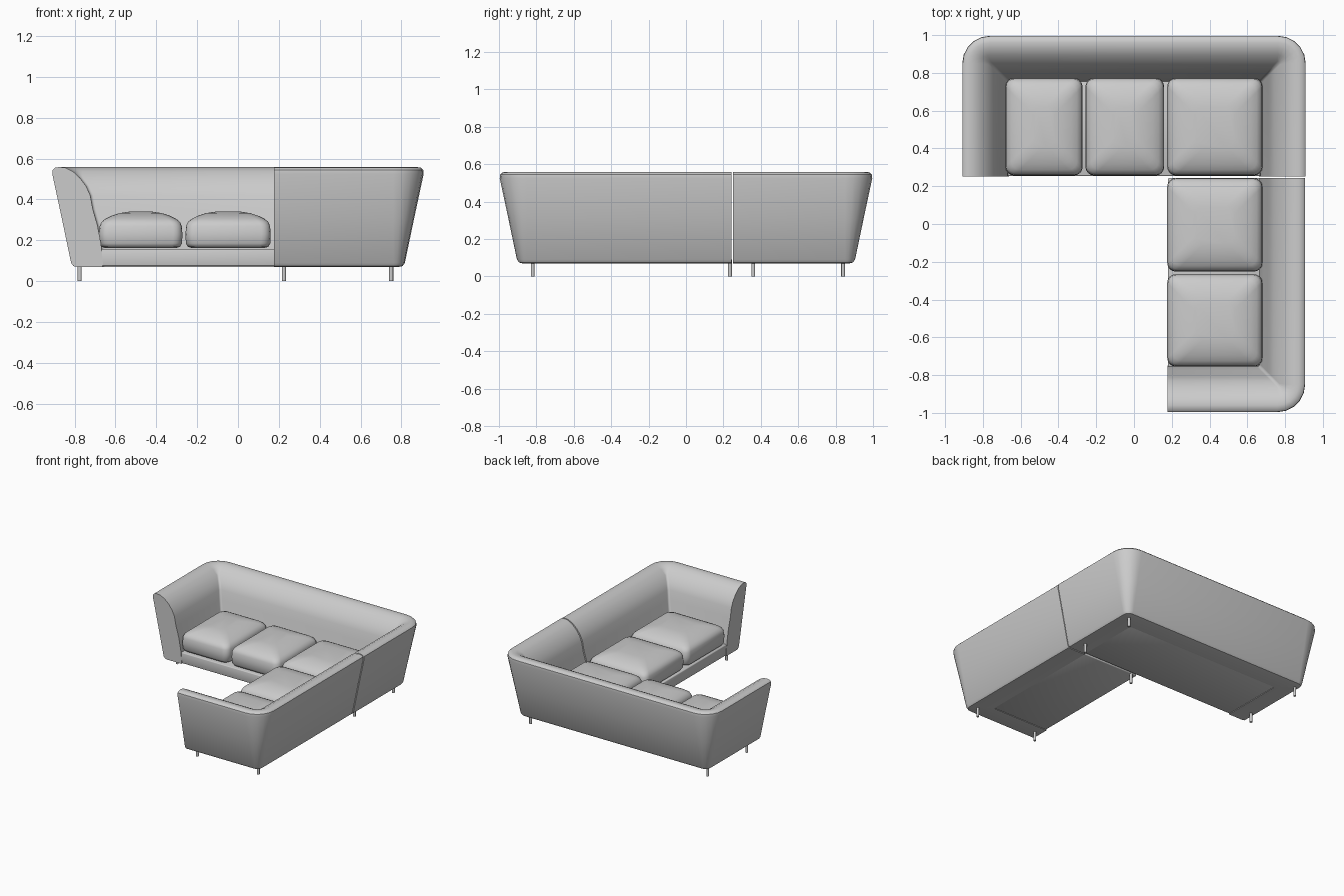
import bpy, bmesh, math
from mathutils import Vector

cube = bpy.data.objects.get("Cube")
if cube:
    bpy.data.objects.remove(cube)

fabric = bpy.data.materials.new("grey fabric")
fabric.use_nodes = True
grey = (0.6, 0.6, 0.6, 1)
fabric.diffuse_color = grey
fabric.node_tree.nodes["Principled BSDF"].inputs["Base Color"].default_value = grey


def finish(bm, name, angle):
    bmesh.ops.recalc_face_normals(bm, faces=bm.faces)
    mesh = bpy.data.meshes.new(name)
    bm.to_mesh(mesh)
    bm.free()
    mesh.materials.append(fabric)
    ob = bpy.data.objects.new(name, mesh)
    bpy.context.collection.objects.link(ob)
    bpy.ops.object.select_all(action='DESELECT')
    ob.select_set(True)
    bpy.context.view_layer.objects.active = ob
    bpy.ops.object.shade_smooth_by_angle(angle=math.radians(angle))
    return ob


def loft(name, rings, angle):
    """Skin closed rings of equal length and cap both ends."""
    bm = bmesh.new()
    vr = [[bm.verts.new(p) for p in ring] for ring in rings]
    n = len(vr[0])
    for a, b in zip(vr, vr[1:]):
        for i in range(n):
            j = (i + 1) % n
            bm.faces.new((a[i], a[j], b[j], b[i]))
    bm.faces.new(vr[0])
    bm.faces.new(vr[-1])
    return finish(bm, name, angle)


# Wall cross-section: (distance inward from the outer top line, height)
WALL = [(0.125, 0.07), (0.107, 0.074), (0.096, 0.09), (0.05, 0.31), (0.004, 0.525),
        (0.006, 0.545), (0.018, 0.556), (0.04, 0.559), (0.07, 0.555), (0.105, 0.537),
        (0.14, 0.505), (0.17, 0.465), (0.19, 0.42), (0.203, 0.35), (0.225, 0.275),
        (0.243, 0.18), (0.252, 0.085), (0.25, 0.07)]


def offset_path(path, d, radius=0.15, steps=5):
    """Path moved inward (to its right) by d, with rounded corners."""
    pts = [Vector(p) for p in path]
    normals = []
    for a, b in zip(pts, pts[1:]):
        t = (b - a).normalized()
        normals.append(Vector((t.y, -t.x)))
    out = [pts[0] + normals[0] * d]
    for p, n1, n2 in zip(pts[1:-1], normals, normals[1:]):
        r = max(radius - d, 0.015)
        c = p + (n1 + n2) * (d + r)
        for k in range(steps + 1):
            a = math.pi / 2 * k / steps
            out.append(c - n1 * r * math.cos(a) - n2 * r * math.sin(a))
    out.append(pts[-1] + normals[-1] * d)
    return out


def wall(name, path):
    lines = [[(p.x, p.y, z) for p in offset_path(path, d)] for d, z in WALL]
    loft(name, list(zip(*lines)), 40)


def rounded_ring(x0, x1, y0, y1, inset, z, r=0.045, steps=4):
    x0, x1, y0, y1 = x0 + inset, x1 - inset, y0 + inset, y1 - inset
    ring = []
    corners = [(x1 - r, y1 - r), (x0 + r, y1 - r), (x0 + r, y0 + r), (x1 - r, y0 + r)]
    for q, (cx, cy) in enumerate(corners):
        for k in range(steps + 1):
            a = math.pi / 2 * (q + k / steps)
            ring.append((cx + r * math.cos(a), cy + r * math.sin(a), z))
    return ring


# Cushion layers: (inset, height)
CUSHION = [(0.03, 0.163), (0.012, 0.168), (0.002, 0.185), (0, 0.23), (0.003, 0.27),
           (0.012, 0.29), (0.03, 0.305), (0.06, 0.32), (0.1, 0.333), (0.15, 0.341)]


def cushion(name, x0, x1, y0, y1):
    loft(name, [rounded_ring(x0, x1, y0, y1, i, z) for i, z in CUSHION], 50)


def box(name, x0, x1, y0, y1, z0, z1):
    bm = bmesh.new()
    bmesh.ops.create_cube(bm, size=1)
    for v in bm.verts:
        v.co = ((x0 + x1) / 2 + v.co.x * (x1 - x0), (y0 + y1) / 2 + v.co.y * (y1 - y0),
                (z0 + z1) / 2 + v.co.z * (z1 - z0))
    bmesh.ops.bevel(bm, geom=list(bm.edges), offset=0.006, segments=2, affect='EDGES',
                    profile=0.5)
    finish(bm, name, 50)


def leg(name, x, y):
    bm = bmesh.new()
    bmesh.ops.create_cone(bm, cap_ends=True, segments=16, radius1=0.01, radius2=0.01,
                          depth=0.09)
    bmesh.ops.translate(bm, verts=bm.verts, vec=(x, y, 0.045))
    finish(bm, name, 40)


# Back and arm walls of the two modules
wall("rear_module_wall", [(-0.913, 0.252), (-0.913, 1), (0.913, 1), (0.913, 0.252)])
wall("front_module_wall", [(0.91, 0.244), (0.91, -1), (0.177, -1)])

# Seat platforms
box("rear_platform", -0.67, 0.67, 0.254, 0.76, 0.074, 0.157)
box("front_platform", 0.18, 0.67, -0.76, 0.243, 0.074, 0.157)

# Seat cushions
cushion("seat_cushion_right", -0.68, -0.272, 0.257, 0.772)
cushion("seat_cushion_middle", -0.257, 0.16, 0.257, 0.772)
cushion("seat_cushion_corner", 0.176, 0.68, 0.257, 0.772)
cushion("seat_cushion_left_rear", 0.176, 0.68, -0.252, 0.243)
cushion("seat_cushion_left_front", 0.176, 0.68, -0.755, -0.266)

# Legs
LEGS = [(-0.775, 0.84), (-0.775, 0.36), (0.75, 0.84), (0.75, 0.36),
        (0.75, -0.82), (0.225, -0.82), (0.225, 0.235)]
for i, (x, y) in enumerate(LEGS):
    leg("leg_%d" % (i + 1), x, y)
